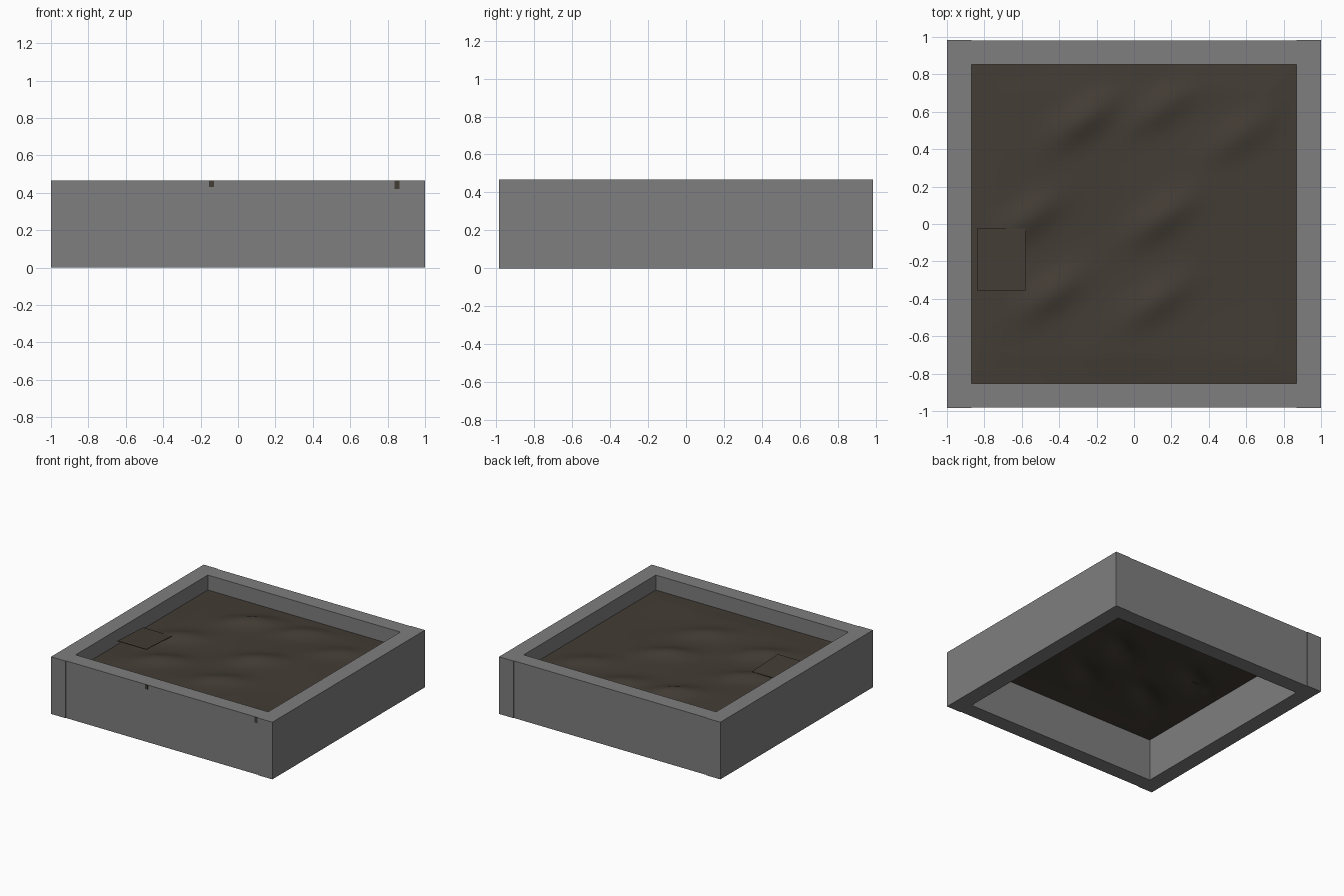
import bpy, bmesh, math
from mathutils import Vector

cube = bpy.data.objects.get("Cube")
if cube:
    bpy.data.objects.remove(cube, do_unlink=True)


def material(name, rgb):
    m = bpy.data.materials.new(name)
    m.use_nodes = True
    m.diffuse_color = (*rgb, 1)
    bsdf = m.node_tree.nodes["Principled BSDF"]
    bsdf.inputs["Base Color"].default_value = (*rgb, 1)
    bsdf.inputs["Roughness"].default_value = 0.9
    return m


stone = material("grey stone", (0.21, 0.21, 0.215))
soil = material("dark soil", (0.056, 0.046, 0.035))


def add_object(name, bm, mat):
    mesh = bpy.data.meshes.new(name)
    bm.to_mesh(mesh)
    bm.free()
    mesh.materials.append(mat)
    obj = bpy.data.objects.new(name, mesh)
    bpy.context.collection.objects.link(obj)
    return obj


def box(name, low, high, mat):
    low, high = Vector(low), Vector(high)
    bm = bmesh.new()
    bmesh.ops.create_cube(bm, size=1)
    bmesh.ops.scale(bm, vec=high - low, verts=bm.verts)
    bmesh.ops.translate(bm, vec=(low + high) / 2, verts=bm.verts)
    return add_object(name, bm, mat)


TOP, FLOOR = 0.467, 0.345
IN_X, IN_Y = 0.87, 0.853

# Four walls: the side walls run slightly past the front and back ones
box("right_wall", (-1, -0.985, 0), (-IN_X, 0.985, TOP), stone)
box("left_wall", (IN_X, -0.985, 0), (1, 0.985, TOP), stone)
box("front_wall", (-IN_X, -0.98, 0), (IN_X, -IN_Y, TOP), stone)
box("back_wall", (-IN_X, IN_Y, 0), (IN_X, 0.98, TOP), stone)

# Low ridges in the soil: x, y, height
ridges = [(-0.27, 0.56, 0.04), (-0.57, 0.03, 0.035), (-0.44, -0.37, 0.035),
          (0.14, 0.03, 0.035), (0.12, -0.41, 0.03), (0.57, 0.48, 0.025),
          (0.14, 0.62, 0.03)]


def soil_height(x, y):
    h = 0.008 + 0.006 * math.sin(4 * x + 2 * y) * math.cos(5 * y - 2 * x)
    for rx, ry, size in ridges:
        dx, dy = x - rx, y - ry
        along, across = 0.82 * dx + 0.57 * dy, 0.82 * dy - 0.57 * dx
        h += size * math.exp(-(along / 0.2) ** 2 - (across / 0.09) ** 2)
    edge = min(IN_X - abs(x), IN_Y - abs(y))
    return FLOOR + h * max(0, min(1, edge / 0.15))


# Uneven soil sheet
bm = bmesh.new()
bmesh.ops.create_grid(bm, x_segments=70, y_segments=70, size=1)
for v in bm.verts:
    x, y = v.co.x * IN_X, v.co.y * IN_Y
    v.co = (x, y, soil_height(x, y))
for f in bm.faces:
    f.smooth = True
add_object("soil_bed", bm, soil)

# Thin tilted panel lying on the soil
panel = box("soil_panel", (-0.84, -0.355, 0.387), (-0.58, -0.025, 0.391), soil)
for v in panel.data.vertices:
    v.co.z -= 0.05 * (v.co.y + 0.19)

# Small soil stains on the outer front face
for i, (x, z) in enumerate([(-0.142, 0.43), (0.85, 0.42)]):
    box(f"soil_stain_{i + 1}", (x - 0.013, -0.982, z), (x + 0.013, -0.979, TOP), soil)
